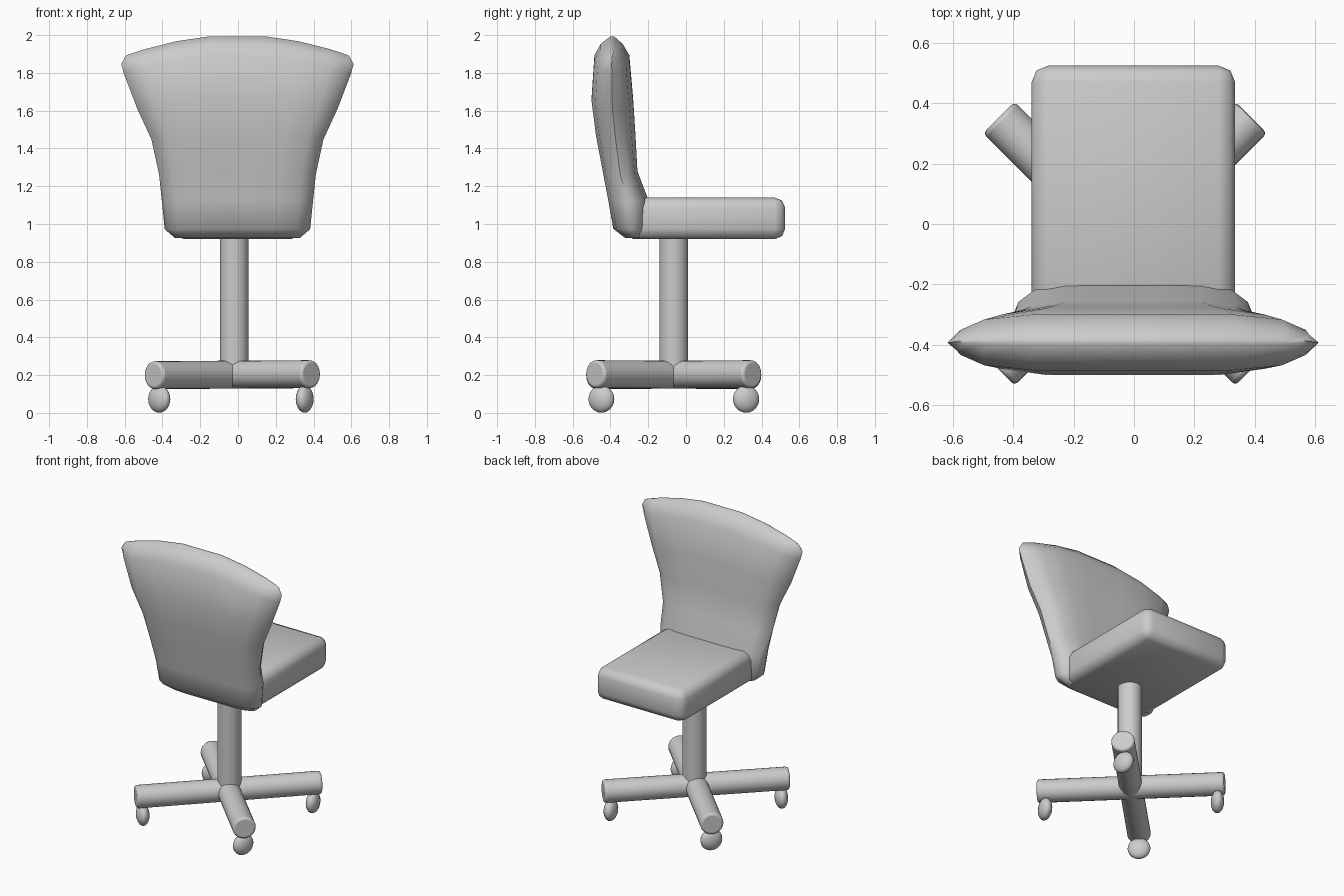
import bpy, bmesh, math
from mathutils import Vector

if "Cube" in bpy.data.objects:
    bpy.data.objects.remove(bpy.data.objects["Cube"])

CX, CY = -0.02, -0.065     # axis of the swivel base


def smooth(obj, angle=50):
    bpy.ops.object.select_all(action='DESELECT')
    obj.select_set(True)
    bpy.context.view_layer.objects.active = obj
    bpy.ops.object.shade_smooth_by_angle(angle=math.radians(angle))


def mesh_object(name, bm):
    bmesh.ops.recalc_face_normals(bm, faces=bm.faces)
    me = bpy.data.meshes.new(name)
    bm.to_mesh(me)
    bm.free()
    obj = bpy.data.objects.new(name, me)
    bpy.context.collection.objects.link(obj)
    smooth(obj)
    return obj


def rod(name, a, b, radius, bevel=0.0):
    a, b = Vector(a), Vector(b)
    bpy.ops.mesh.primitive_cylinder_add(vertices=24, radius=radius, depth=(b - a).length,
                                        location=(a + b) / 2)
    obj = bpy.context.object
    obj.name = name
    obj.rotation_euler = (b - a).to_track_quat('Z', 'Y').to_euler()
    if bevel:
        mod = obj.modifiers.new("rounded_ends", 'BEVEL')
        mod.width, mod.segments = bevel, 3
    smooth(obj)
    return obj


# seat cushion: chamfered block
bm = bmesh.new()
bmesh.ops.create_cube(bm, size=1)
bmesh.ops.scale(bm, vec=(0.675, 0.855, 0.22), verts=bm.verts)
bmesh.ops.translate(bm, vec=(-0.002, 0.0975, 1.03), verts=bm.verts)
bmesh.ops.bevel(bm, geom=bm.edges[:], offset=0.055, segments=2, profile=0.5, affect='EDGES')
mesh_object("seat", bm)

# backrest: lens-shaped sections lofted upward (height, half width, front y, rear y)
rows = [(0.925, 0.33, -0.23, -0.32), (0.975, 0.385, -0.20, -0.385),
        (1.13, 0.40, -0.20, -0.412), (1.28, 0.415, -0.257, -0.44),
        (1.48, 0.455, -0.268, -0.477), (1.67, 0.53, -0.28, -0.50),
        (1.90, 0.602, -0.30, -0.485), (1.96, 0.615, -0.335, -0.452),
        (2.00, 0.59, -0.38, -0.40)]
half = [(1.0, 0.0), (0.95, 0.45), (0.82, 0.82), (0.55, 1.0), (0.25, 1.0)]
front = half + [(-f, t) for f, t in reversed(half)]
section = front + [(f, -t) for f, t in reversed(front[1:-1])]
bm = bmesh.new()
rings = []
for z, w, yf, yb in rows:
    mid, th = (yf + yb) / 2, (yf - yb) / 2
    arch = 0.31 * (z - 0.925) / 1.075      # top edge arches, bottom edge is level
    rings.append([bm.verts.new((f * w - 0.003, mid + t * th, z - arch * (f * w) ** 2))
                  for f, t in section])
n = len(section)
for r0, r1 in zip(rings, rings[1:]):
    for i in range(n):
        j = (i + 1) % n
        bm.faces.new((r0[i], r0[j], r1[j], r1[i]))
# caps bridged straight from front to rear
m = len(front)
for ring in (rings[0], rings[-1]):
    rear = [ring[0]] + ring[:m - 1:-1] + [ring[m - 1]]
    rear = [ring[0]] + [ring[n - k] for k in range(1, m - 1)] + [ring[m - 1]]
    for i in range(m - 1):
        vs = list(dict.fromkeys((ring[i], ring[i + 1], rear[i + 1], rear[i])))
        bm.faces.new(vs)
mesh_object("backrest", bm)

# column
rod("column", (CX, CY, 0.16), (CX, CY, 0.95), 0.076)

# base: two crossed bars
for k, s in enumerate((1, -1)):
    d = 0.418
    rod(f"base_bar_{k + 1}", (CX - 0.01 - d, CY - s * d, 0.2), (CX - 0.01 + d, CY + s * d, 0.205),
        0.074, 0.015)

# casters: flattened balls, each swivelled its own way (side x, side y, axis angle)
for k, (sx, sy, ang) in enumerate([(-1, -1, 45), (1, -1, -22), (1, 1, 15), (-1, 1, -35)]):
    bpy.ops.mesh.primitive_uv_sphere_add(segments=20, ring_count=12, radius=1,
                                         location=(CX - 0.012 + sx * 0.385, CY + sy * 0.383, 0.073))
    c = bpy.context.object
    c.name = f"caster_{k + 1}"
    c.scale = (0.042, 0.072, 0.072)
    c.rotation_euler.z = math.radians(ang)
    smooth(c)
